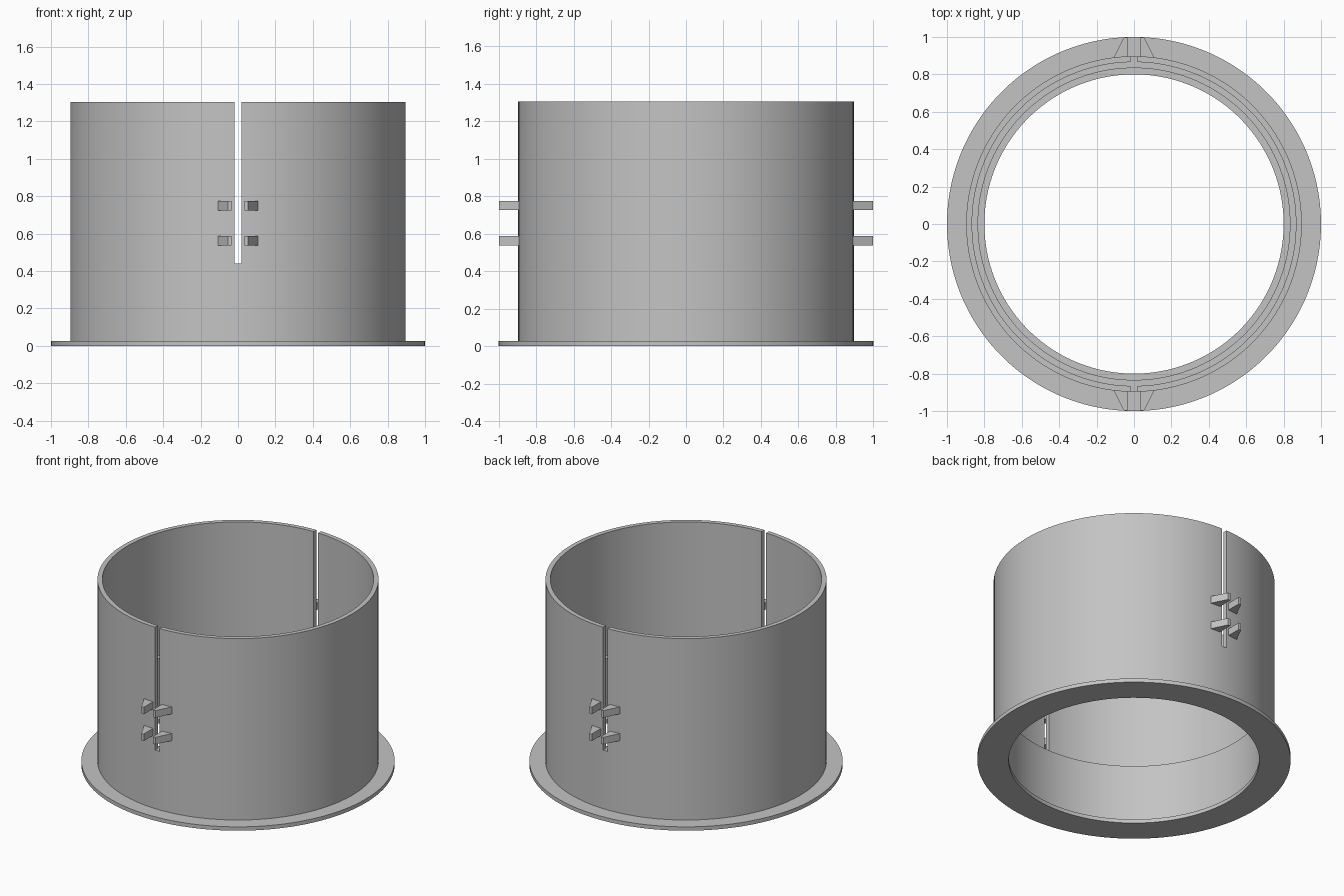
import bpy, bmesh, math

cube = bpy.data.objects.get("Cube")
if cube:
    bpy.data.objects.remove(cube, do_unlink=True)

SEGMENTS = 128
HEIGHT = 1.305
FLANGE_TOP = 0.027
LEDGE = 0.439          # inner step and floor of the slots
SLOT_HALF = 0.018

grey = bpy.data.materials.new("plain grey")
grey.use_nodes = True
colour = (0.55, 0.55, 0.55, 1)
grey.diffuse_color = colour
grey.node_tree.nodes["Principled BSDF"].inputs["Base Color"].default_value = colour


def make_object(name, bm):
    bmesh.ops.recalc_face_normals(bm, faces=bm.faces)
    mesh = bpy.data.meshes.new(name)
    bm.to_mesh(mesh)
    bm.free()
    mesh.materials.append(grey)
    obj = bpy.data.objects.new(name, mesh)
    bpy.context.collection.objects.link(obj)
    return obj


def lathe(name, profile):
    """Revolve a closed (radius, z) profile, with a face centred on each slot."""
    bm = bmesh.new()
    rings = []
    for i in range(SEGMENTS):
        a = 2 * math.pi * (i + 0.5) / SEGMENTS
        rings.append([bm.verts.new((r * math.sin(a), r * math.cos(a), z)) for r, z in profile])
    n = len(profile)
    for i in range(SEGMENTS):
        a, b = rings[i], rings[(i + 1) % SEGMENTS]
        for j in range(n):
            k = (j + 1) % n
            bm.faces.new((a[j], a[k], b[k], b[j]))
    return make_object(name, bm)


def prism(bm, outline, z0, z1):
    """Extrude a plan outline between two heights."""
    low = [bm.verts.new((x, y, z0)) for x, y in outline]
    high = [bm.verts.new((x, y, z1)) for x, y in outline]
    bm.faces.new(low)
    bm.faces.new(high)
    for i in range(len(outline)):
        j = (i + 1) % len(outline)
        bm.faces.new((low[i], low[j], high[j], high[i]))


# Flanged sleeve: wide base rim, thick lower wall, thin upper wall
sleeve = lathe("flanged_sleeve", [
    (0.8, 0), (1.0, 0), (1.0, FLANGE_TOP), (0.897, FLANGE_TOP), (0.897, HEIGHT),
    (0.866, HEIGHT), (0.866, LEDGE), (0.834, LEDGE), (0.834, FLANGE_TOP), (0.8, FLANGE_TOP)])

# Front and back slots, open at the top
bm = bmesh.new()
s = SLOT_HALF
prism(bm, [(-s, -1.2), (s, -1.2), (s, 1.2), (-s, 1.2)], LEDGE, HEIGHT + 0.2)
cutter = make_object("slot_cutter", bm)
cutter.hide_render = True
cut = sleeve.modifiers.new("slots", 'BOOLEAN')
cut.operation = 'DIFFERENCE'
cut.solver = 'EXACT'
cut.object = cutter

bpy.ops.object.select_all(action='DESELECT')
bpy.context.view_layer.objects.active = sleeve
sleeve.select_set(True)
bpy.ops.object.modifier_apply(modifier=cut.name)
bpy.data.objects.remove(cutter, do_unlink=True)
bpy.ops.object.shade_smooth_by_angle(angle=math.radians(30))

# Wedge-shaped hooks in two rows beside each slot
for side, sy in (("front", -1), ("back", 1)):
    for hand, sx in (("left", 1), ("right", -1)):
        for row, z in (("lower", 0.562), ("upper", 0.75)):
            bm = bmesh.new()
            outline = [(0.035, 0.88), (0.11, 0.88), (0.107, 0.893), (0.054, 0.998), (0.035, 0.998)]
            prism(bm, [(sx * x, sy * y) for x, y in outline], z - 0.025, z + 0.025)
            make_object(f"{side}_{hand}_{row}_hook", bm)
